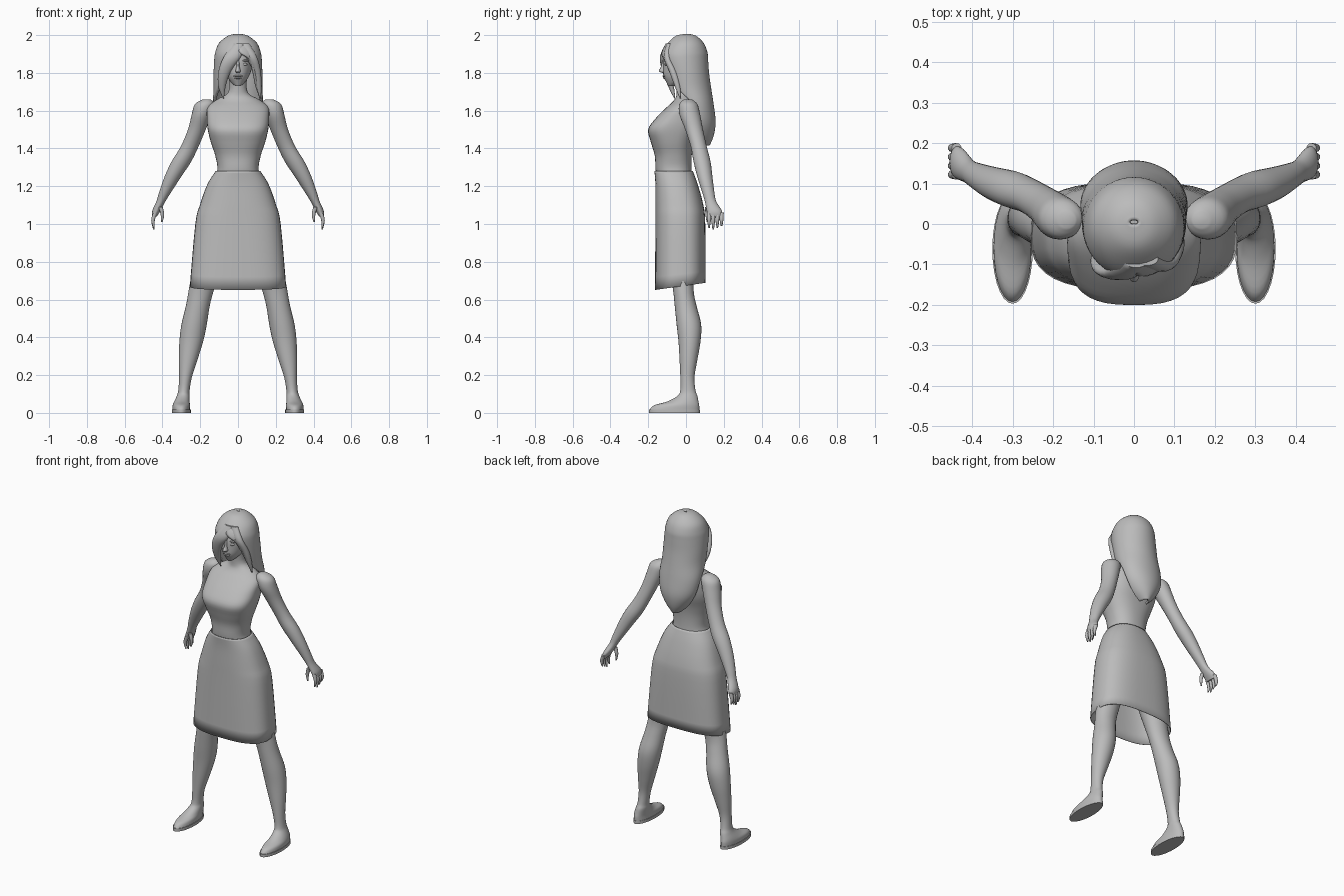
import bpy, bmesh, math

cube = bpy.data.objects.get("Cube")
if cube:
    bpy.data.objects.remove(cube)

grey = bpy.data.materials.new("plain grey")
grey.use_nodes = True
colour = (0.5, 0.5, 0.5, 1)
grey.diffuse_color = colour
grey.node_tree.nodes["Principled BSDF"].inputs["Base Color"].default_value = colour


def ring(z, wide, front, back, x=0, power=2, gap=0, tilt=0):
    """One level section: half width, front and back limits, squareness, front opening."""
    middle, deep = (front + back) / 2, (back - front) / 2
    return (x, middle, z, wide, deep, power, gap, tilt)


def blend(before, start, end, after, t):
    """Catmull-Rom blend between two sections."""
    result = []
    for a, b, c, d in zip(before, start, end, after):
        slope_in, slope_out = (c - a) / 2, (d - b) / 2
        ease = t * t * (3 - 2 * t)
        result.append(b + (c - b) * ease + slope_in * t * (1 - t) ** 2
                      - slope_out * t * t * (1 - t))
    return result


def outline(section, sides, mirror):
    """Points around one section, starting at the front."""
    x, y, z, wide, deep, power, gap, tilt = section
    wide, deep, gap = max(wide, .001), max(deep, .001), max(gap, 0)
    points = []
    for k in range(sides + 1):
        angle = math.radians(gap + (360 - 2 * gap) * k / sides)
        across, along = math.sin(angle), -math.cos(angle)
        dx = wide * math.copysign(abs(across) ** (2 / power), across)
        dy = deep * math.copysign(abs(along) ** (2 / power), along)
        points.append((mirror * (x + dx), y + dy, z + tilt * dy))
    return points


def smooth(thing):
    bpy.ops.object.select_all(action="DESELECT")
    thing.select_set(True)
    bpy.context.view_layer.objects.active = thing
    bpy.ops.object.shade_smooth_by_angle(angle=math.radians(50))


def loft(name, sections, sides=28, steps=4, mirror=1, shell=0):
    """Skin the sections; a shell is left open and given thickness."""
    path = []
    last = len(sections) - 1
    for i in range(last):
        around = (sections[max(i - 1, 0)], sections[i], sections[i + 1],
                  sections[min(i + 2, last)])
        path += [blend(*around, step / steps) for step in range(steps)]
    path.append(sections[last])

    bm = bmesh.new()
    loops = [[bm.verts.new(p) for p in outline(s, sides, mirror)] for s in path]
    for low, high in zip(loops, loops[1:]):
        for k in range(sides):
            bm.faces.new((low[k], low[k + 1], high[k + 1], high[k]))
    if not shell:
        bm.faces.new(loops[0][:-1])
        bm.faces.new(loops[-1][:-1])
    bmesh.ops.remove_doubles(bm, verts=bm.verts, dist=.0001)
    bmesh.ops.recalc_face_normals(bm, faces=bm.faces)
    mesh = bpy.data.meshes.new(name)
    bm.to_mesh(mesh)
    bm.free()
    mesh.materials.append(grey)
    thing = bpy.data.objects.new(name, mesh)
    bpy.context.collection.objects.link(thing)
    if shell:
        solid = thing.modifiers.new("thickness", "SOLIDIFY")
        solid.thickness, solid.offset = shell, 0
    smooth(thing)


def ball(name, x, y, z, wide, deep, tall):
    """A small rounded facial feature."""
    bpy.ops.mesh.primitive_uv_sphere_add(segments=16, ring_count=8, location=(x, y, z))
    thing = bpy.context.object
    thing.name = name
    thing.scale = (wide, deep, tall)
    thing.data.materials.append(grey)
    smooth(thing)


def finger(name, y, joints, mirror):
    """A tapering finger through three joints."""
    thickness = (.012, .01, .004)
    loft(name, [ring(x=x, z=z, wide=r, front=y - r, back=y + r)
                for (x, z), r in zip(joints, thickness)], sides=10, mirror=mirror)


# Torso and neck
loft("torso", [
    ring(z=1.2, wide=.15, front=-.14, back=.04),
    ring(z=1.28, wide=.11, front=-.16, back=.03, power=2.3),
    ring(z=1.36, wide=.12, front=-.165, back=.03, power=2.3),
    ring(z=1.43, wide=.143, front=-.185, back=.04, power=2.5),
    ring(z=1.5, wide=.16, front=-.2, back=.06, power=2.8),
    ring(z=1.56, wide=.165, front=-.16, back=.07, power=2.6),
    ring(z=1.62, wide=.16, front=-.1, back=.07, power=2.3),
    ring(z=1.66, wide=.11, front=-.06, back=.06),
    ring(z=1.7, wide=.05, front=-.05, back=.04),
    ring(z=1.8, wide=.05, front=-.06, back=.03)], sides=40)

# Skirt, open below with a slanted hem
loft("skirt", [
    ring(z=1.28, wide=.116, front=-.165, back=.034, power=2.3),
    ring(z=1.21, wide=.16, front=-.16, back=.06, power=2.4),
    ring(z=1.1, wide=.2, front=-.16, back=.09, power=2.5),
    ring(z=1, wide=.224, front=-.16, back=.1, power=2.6),
    ring(z=.67, wide=.253, front=-.162, back=.102, power=2.8, tilt=.14)],
    sides=40, shell=.004)

# Head
loft("head", [
    ring(z=1.73, wide=.014, front=-.094, back=-.066),
    ring(z=1.75, wide=.036, front=-.104, back=-.02),
    ring(z=1.78, wide=.057, front=-.118, back=.04),
    ring(z=1.82, wide=.072, front=-.12, back=.07),
    ring(z=1.87, wide=.082, front=-.118, back=.09),
    ring(z=1.92, wide=.08, front=-.1, back=.09),
    ring(z=1.97, wide=.05, front=-.06, back=.06)], sides=36)
loft("nose", [
    ring(z=1.87, wide=.007, front=-.122, back=-.1),
    ring(z=1.83, wide=.009, front=-.134, back=-.1),
    ring(z=1.81, wide=.014, front=-.144, back=-.1),
    ring(z=1.8, wide=.01, front=-.126, back=-.1)], sides=12)
ball("upper_lip", x=0, y=-.114, z=1.784, wide=.025, deep=.01, tall=.006)
ball("lower_lip", x=0, y=-.112, z=1.774, wide=.02, deep=.01, tall=.006)

# Hair: crown and long back, open around the face
loft("hair", [
    ring(z=2, wide=.01, front=0, back=.01),
    ring(z=1.99, wide=.05, front=-.05, back=.05),
    ring(z=1.955, wide=.094, front=-.09, back=.087),
    ring(z=1.91, wide=.113, front=-.122, back=.106, gap=3),
    ring(z=1.87, wide=.119, front=-.126, back=.11, gap=30),
    ring(z=1.8, wide=.122, front=-.11, back=.115, gap=42),
    ring(z=1.72, wide=.122, front=-.09, back=.126, gap=55),
    ring(z=1.63, wide=.125, front=-.04, back=.14, gap=85),
    ring(z=1.54, wide=.11, front=-.02, back=.15, gap=95),
    ring(z=1.47, wide=.07, front=0, back=.14, gap=95),
    ring(z=1.42, wide=.02, front=.03, back=.12, gap=95)], sides=40, shell=.014)
loft("swept_fringe", [
    ring(x=.005, z=1.955, wide=.03, front=-.108, back=-.07),
    ring(x=-.03, z=1.885, wide=.045, front=-.138, back=-.1),
    ring(x=-.07, z=1.81, wide=.033, front=-.126, back=-.09),
    ring(x=-.085, z=1.73, wide=.02, front=-.095, back=-.065),
    ring(x=-.077, z=1.665, wide=.003, front=-.063, back=-.057)], sides=16)
loft("side_lock", [
    ring(x=.03, z=1.955, wide=.03, front=-.103, back=-.07),
    ring(x=.07, z=1.885, wide=.03, front=-.118, back=-.08),
    ring(x=.1, z=1.81, wide=.02, front=-.09, back=-.05),
    ring(x=.11, z=1.73, wide=.015, front=-.06, back=-.03),
    ring(x=.118, z=1.665, wide=.003, front=-.033, back=-.027)], sides=16)

for label, mirror in (("left_", 1), ("right_", -1)):
    # Eyes and brows
    ball(label + "eye", x=.034 * mirror, y=-.106, z=1.845, wide=.016, deep=.008, tall=.007)
    ball(label + "brow", x=.036 * mirror, y=-.107, z=1.865, wide=.022, deep=.008, tall=.005)

    # Arm from shoulder to palm
    loft(label + "arm", [
        ring(x=.165, z=1.66, wide=.02, front=-.01, back=.03),
        ring(x=.176, z=1.635, wide=.052, front=-.035, back=.06),
        ring(x=.192, z=1.58, wide=.053, front=-.035, back=.075),
        ring(x=.218, z=1.5, wide=.047, front=-.004, back=.09),
        ring(x=.256, z=1.41, wide=.047, front=.025, back=.11),
        ring(x=.3, z=1.33, wide=.052, front=.04, back=.13),
        ring(x=.345, z=1.25, wide=.044, front=.06, back=.14),
        ring(x=.385, z=1.17, wide=.032, front=.085, back=.15),
        ring(x=.408, z=1.12, wide=.024, front=.1, back=.16),
        ring(x=.432, z=1.07, wide=.022, front=.11, back=.19),
        ring(x=.442, z=1.04, wide=.012, front=.115, back=.19)], sides=24, mirror=mirror)

    # Fingers and thumb
    for i, name in enumerate(("index", "middle", "ring", "little")):
        tip = .97 + .01 * abs(i - 1)
        finger(label + name + "_finger", .122 + .022 * i,
               ((.438, 1.06), (.45, 1.02), (.445, tip)), mirror)
    finger(label + "thumb", .113, ((.41, 1.09), (.4, 1.05), (.403, 1.01)), mirror)

    # Leg from hip to toes
    loft(label + "leg", [
        ring(x=.105, z=1, wide=.085, front=-.11, back=.05),
        ring(x=.15, z=.83, wide=.078, front=-.1, back=.05),
        ring(x=.192, z=.66, wide=.067, front=-.07, back=.04),
        ring(x=.212, z=.57, wide=.063, front=-.06, back=.055),
        ring(x=.232, z=.47, wide=.067, front=-.05, back=.08),
        ring(x=.247, z=.38, wide=.063, front=-.04, back=.077),
        ring(x=.264, z=.28, wide=.049, front=-.034, back=.06),
        ring(x=.278, z=.19, wide=.034, front=-.03, back=.045),
        ring(x=.286, z=.12, wide=.03, front=-.03, back=.05),
        ring(x=.29, z=.09, wide=.034, front=-.045, back=.06),
        ring(x=.297, z=.06, wide=.041, front=-.1, back=.066),
        ring(x=.3, z=.04, wide=.046, front=-.17, back=.07),
        ring(x=.3, z=.015, wide=.047, front=-.194, back=.07)], mirror=mirror)
    loft(label + "sole", [
        ring(x=.3, z=height, wide=.05, front=-.197, back=.073) for height in (0, .018)],
        steps=1, mirror=mirror)
